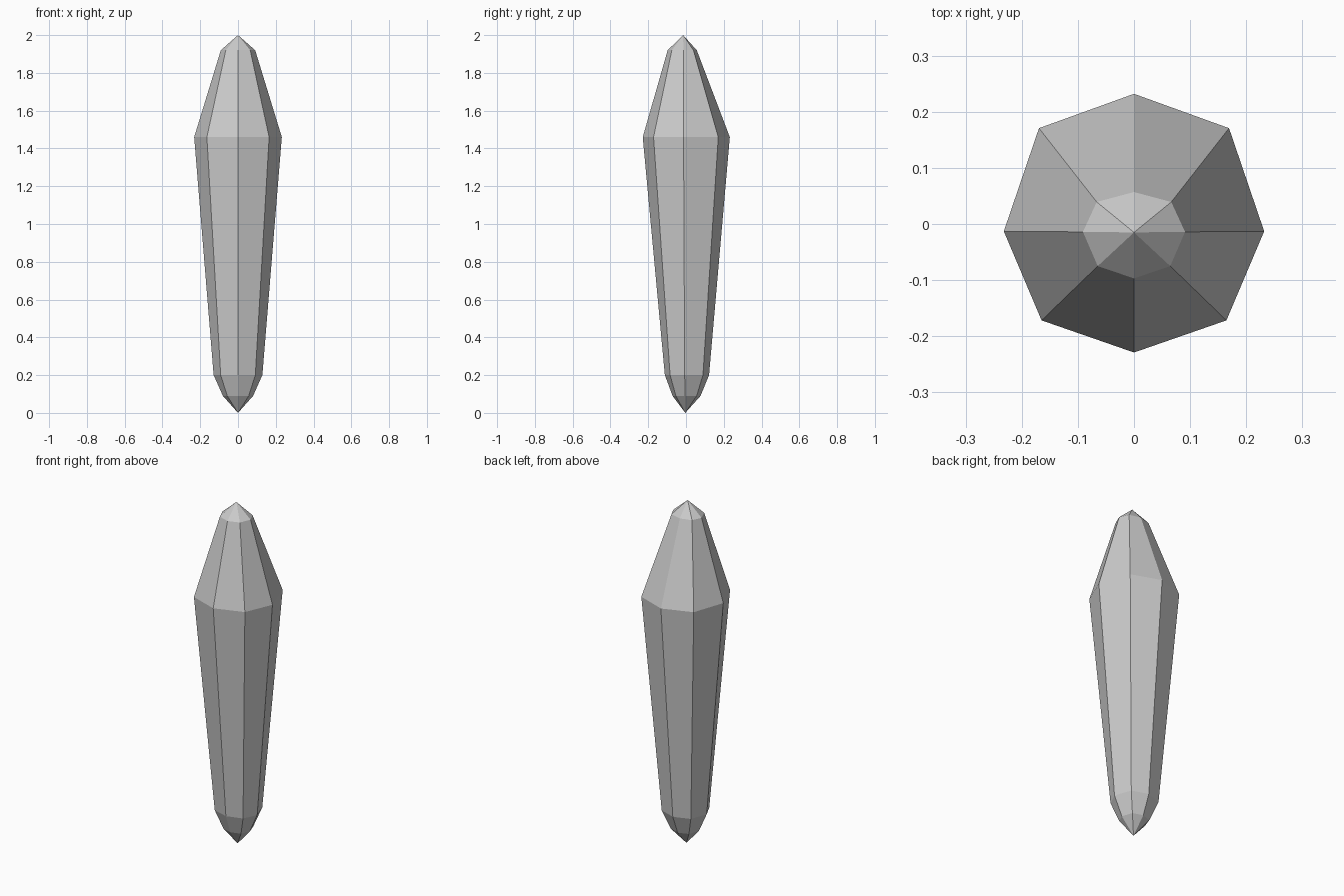
import bpy, bmesh

if "Cube" in bpy.data.objects:
    bpy.data.objects.remove(bpy.data.objects["Cube"])

# Ring profile: z, side-corner y, half width, front y, back y
RINGS = [
    (0.09, -0.005, 0.08, -0.071, 0.077),
    (0.20, -0.007, 0.129, -0.112, 0.122),
    (1.46, -0.013, 0.232, -0.229, 0.232),
    (1.92, -0.014, 0.091, -0.097, 0.057),
]
TIPS = [(0, -0.004, 0.0), (0, -0.015, 2.0)]


def ring(bm, z, mid, w, front, back):
    """Eight-sided, slightly irregular cross-section."""
    fy, by = mid + 0.735 * (front - mid), mid + 0.75 * (back - mid)
    d, e = 0.71 * w, 0.73 * w
    pts = [(0, front), (d, fy), (w, mid), (e, by),
           (0, back), (-e, by), (-w, mid), (-d, fy)]
    return [bm.verts.new((x, y, z)) for x, y in pts]


# Faceted crystal shard
bm = bmesh.new()
rings = [ring(bm, *r) for r in RINGS]
bottom, top = [bm.verts.new(t) for t in TIPS]
for i in range(8):
    j = (i + 1) % 8
    bm.faces.new((bottom, rings[0][j], rings[0][i]))
    for a, b in zip(rings, rings[1:]):
        bm.faces.new((a[i], a[j], b[j], b[i]))
    bm.faces.new((rings[-1][i], rings[-1][j], top))
bmesh.ops.recalc_face_normals(bm, faces=bm.faces)

mesh = bpy.data.meshes.new("crystal_shard")
bm.to_mesh(mesh)
bm.free()
bpy.context.collection.objects.link(bpy.data.objects.new("crystal_shard", mesh))
